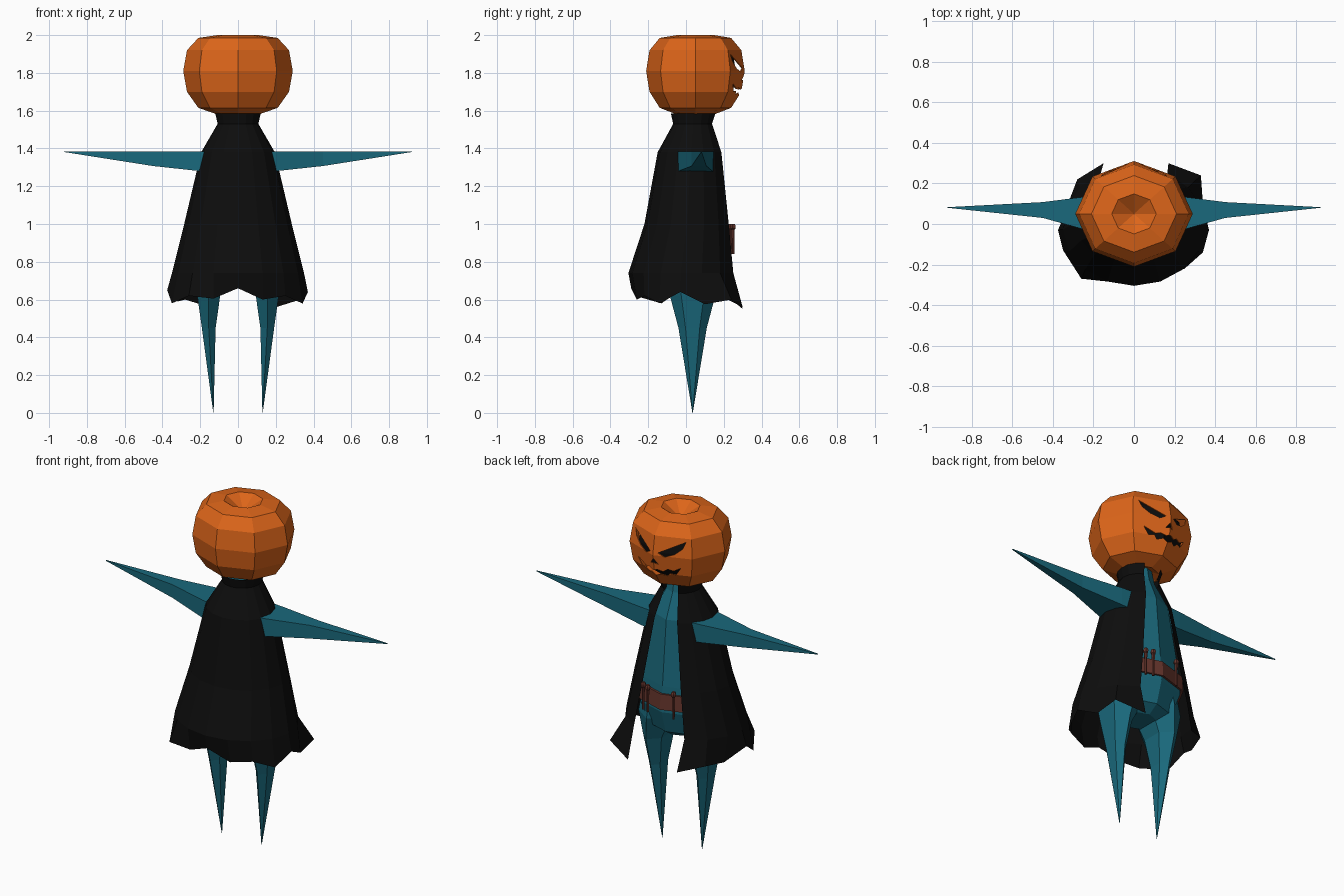
import bpy, bmesh
from math import sin, cos, pi, radians

if "Cube" in bpy.data.objects:
    bpy.data.objects.remove(bpy.data.objects["Cube"])


def material(name, r, g, b):
    m = bpy.data.materials.new(name)
    m.diffuse_color = (r, g, b, 1)
    m.use_nodes = True
    m.node_tree.nodes["Principled BSDF"].inputs["Base Color"].default_value = m.diffuse_color
    return m


ORANGE = material("orange", 0.72, 0.13, 0.01)
BLACK = material("black", 0.004, 0.004, 0.004)
TEAL = material("teal", 0.01, 0.14, 0.20)
BROWN = material("brown", 0.13, 0.035, 0.025)


def make_object(name, bm, mat):
    bmesh.ops.recalc_face_normals(bm, faces=bm.faces)
    me = bpy.data.meshes.new(name)
    bm.to_mesh(me)
    bm.free()
    me.materials.append(mat)
    ob = bpy.data.objects.new(name, me)
    bpy.context.collection.objects.link(ob)
    return ob


def loft(name, rings, mat, closed=True, caps=True):
    """Skin a list of equally long point rings."""
    bm = bmesh.new()
    vs = [[bm.verts.new(p) for p in ring] for ring in rings]
    n = len(vs[0])
    for a, b in zip(vs, vs[1:]):
        for i in range(n if closed else n - 1):
            j = (i + 1) % n
            bm.faces.new((a[i], a[j], b[j], b[i]))
    if caps:
        bm.faces.new(vs[0])
        bm.faces.new(vs[-1])
    bmesh.ops.remove_doubles(bm, verts=bm.verts, dist=0.0005)
    return make_object(name, bm, mat)


def ellipse(cx, cy, z, rx, ry, n=8, turn=0.0):
    return [(cx + rx * cos(turn + 2 * pi * i / n), cy + ry * sin(turn + 2 * pi * i / n), z)
            for i in range(n)]


# Pumpkin head: octagonal shell with a dimple on top, and a dark core inside
def pumpkin(name, scale, mat):
    profile = [(0.0, 1.62), (0.11, 1.58), (0.21, 1.615), (0.27, 1.70), (0.29, 1.81),
               (0.27, 1.92), (0.21, 1.985), (0.11, 2.0), (0.0, 1.93)]
    rings = [ellipse(0, 0.05, 1.8 + (z - 1.8) * scale, r * scale, r * 0.9 * scale)
             for r, z in profile]
    return loft(name, rings, mat, caps=False)


head = pumpkin("head", 1.0, ORANGE)
pumpkin("head_core", 0.82, BLACK)

# Face cutters: eyes, nose and jagged mouth, pushed through the +y side
eye = [(0.025, 1.825), (0.165, 1.90), (0.15, 1.86), (0.11, 1.825), (0.06, 1.805)]
nose = [(0.0, 1.79), (0.025, 1.755), (0.0, 1.762), (-0.025, 1.755)]
mouth = [(-0.14, 1.745), (-0.10, 1.722), (-0.07, 1.73), (-0.045, 1.712), (-0.015, 1.722),
         (0.015, 1.712), (0.045, 1.722), (0.075, 1.715), (0.10, 1.727), (0.14, 1.745),
         (0.11, 1.70), (0.08, 1.705), (0.06, 1.685), (0.03, 1.695), (0.0, 1.68),
         (-0.03, 1.695), (-0.06, 1.685), (-0.08, 1.705), (-0.11, 1.70)]
bm = bmesh.new()
for shape in (eye, [(-x, z) for x, z in eye], nose, mouth):
    face = bm.faces.new([bm.verts.new((x, 0.16, z)) for x, z in shape])
    ext = bmesh.ops.extrude_face_region(bm, geom=[face])
    verts = [g for g in ext["geom"] if isinstance(g, bmesh.types.BMVert)]
    bmesh.ops.translate(bm, verts=verts, vec=(0, 0.3, 0))
cutter = make_object("face_cutter", bm, ORANGE)
cutter.hide_render = True

solid = head.modifiers.new("shell", 'SOLIDIFY')
solid.thickness = 0.006
cut = head.modifiers.new("face", 'BOOLEAN')
cut.operation, cut.solver, cut.object = 'DIFFERENCE', 'EXACT', cutter
deps = bpy.context.evaluated_depsgraph_get()
carved = bpy.data.meshes.new_from_object(head.evaluated_get(deps))
head.modifiers.clear()
head.data = carved
bpy.data.objects.remove(cutter)

# Torso
loft("torso", [ellipse(0, 0.04, z, rx, ry) for z, rx, ry in (
    (1.60, 0.07, 0.07), (1.52, 0.085, 0.085), (1.38, 0.165, 0.145), (1.0, 0.24, 0.18),
    (0.85, 0.25, 0.19), (0.72, 0.20, 0.15), (0.68, 0.10, 0.09))], TEAL)

# Belt band
loft("belt", [ellipse(0, 0.04, z, r + 0.005, r * 0.77) for z, r in (
    (0.87, 0.25), (0.87, 0.265), (0.96, 0.257), (0.96, 0.24), (0.87, 0.25))], BROWN, caps=False)

# Slim pegs tucked in the belt
for i, (x, y) in enumerate(((0.115, 0.235), (0.075, 0.25), (-0.09, 0.245))):
    loft(f"belt_peg_{i + 1}", [ellipse(x, y, z, r, r, 6) for z, r in (
        (0.84, 0.007), (0.97, 0.009), (0.975, 0.014), (0.99, 0.015), (1.0, 0.010))], BROWN)

for side, s in (("right", 1), ("left", -1)):
    # Spiked legs
    loft(f"{side}_leg", [ellipse(s * x, 0.035, z, rx, ry, 6, pi / 2) for x, z, rx, ry in (
        (0.13, 0.0, 0.001, 0.001), (0.155, 0.45, 0.042, 0.075),
        (0.155, 0.62, 0.07, 0.12), (0.13, 0.76, 0.12, 0.15), (0.12, 0.86, 0.11, 0.14))], TEAL)
    # Spiked arms with a flat top
    loft(f"{side}_arm", [[(s * x, y0, zb), (s * x, y1, zb), (s * x, y1, 1.385), (s * x, y0, 1.385)]
                         for x, y0, y1, zb in ((0.14, -0.05, 0.145, 1.275), (0.20, -0.04, 0.14, 1.28),
                                               (0.45, 0.03, 0.108, 1.307), (0.92, 0.08, 0.083, 1.381))], TEAL)

# Cape: open sheet, slit along +y, with a ragged hem
hem = [(0.17, 0.30, 0.55), (0.33, 0.24, 0.60), (0.34, 0.10, 0.575), (0.37, -0.03, 0.64),
       (0.34, -0.14, 0.58), (0.25, -0.22, 0.62), (0.13, -0.26, 0.60), (0, -0.29, 0.66),
       (-0.13, -0.26, 0.605), (-0.26, -0.27, 0.62), (-0.35, -0.13, 0.58), (-0.375, -0.03, 0.65),
       (-0.32, 0.10, 0.59), (-0.28, 0.22, 0.60), (-0.15, 0.30, 0.56)]


def cape_ring(z, rx, ry, cy, gap):
    n = len(hem)
    angles = [radians(gap + (360 - 2 * gap) * i / (n - 1)) for i in range(n)]
    return [(rx * sin(a), cy + ry * cos(a), z) for a in angles]


loft("cape", [cape_ring(1.585, 0.12, 0.125, 0.045, 28), cape_ring(1.53, 0.108, 0.108, 0.04, 25),
              cape_ring(1.38, 0.195, 0.175, 0.025, 22), cape_ring(1.0, 0.285, 0.235, 0.015, 26),
              cape_ring(0.74, 0.35, 0.295, -0.01, 28), hem], BLACK, closed=False, caps=False)
